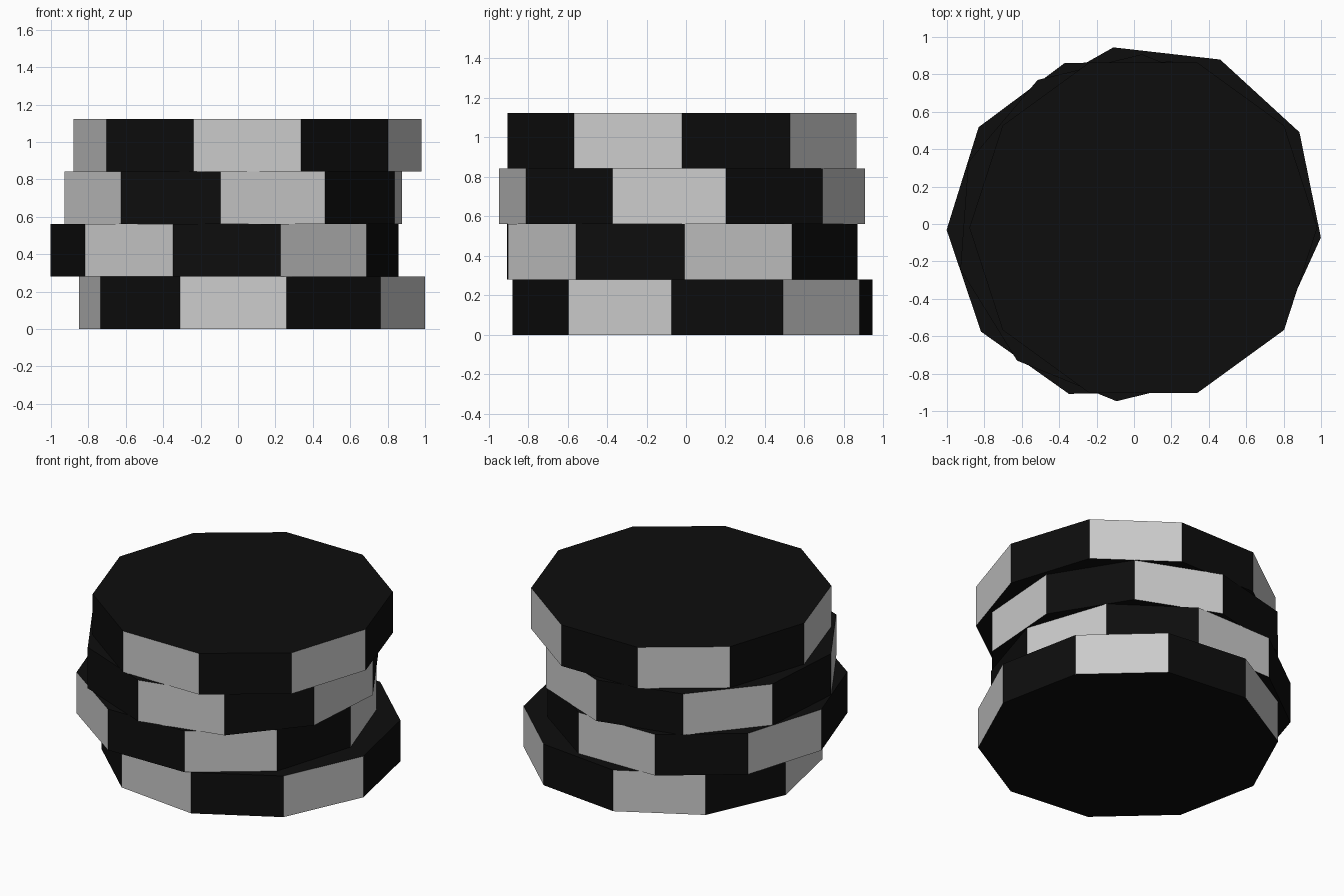
import bpy, math

if "Cube" in bpy.data.objects:
    bpy.data.objects.remove(bpy.data.objects["Cube"])

SIDES, RADIUS, HEIGHT = 10, 0.93, 0.281


def material(name, value):
    mat = bpy.data.materials.new(name)
    mat.diffuse_color = (value, value, value, 1)
    mat.use_nodes = True
    mat.node_tree.nodes["Principled BSDF"].inputs["Base Color"].default_value = mat.diffuse_color
    return mat


black = material("black", 0.004)
light = material("light_grey", 0.8)


def chip(name, level, x, y, first_angle):
    """Ten-sided chip; the side starting at first_angle is light, then sides alternate."""
    bpy.ops.mesh.primitive_cylinder_add(
        vertices=SIDES, radius=RADIUS, depth=HEIGHT,
        location=(x, y, HEIGHT * (level + 0.5)))
    obj = bpy.context.object
    obj.name = name
    obj.data.materials.append(black)
    obj.data.materials.append(light)
    # Turn the mesh so a corner sits at first_angle (the primitive starts a corner on +y)
    start = math.radians(first_angle)
    for v in obj.data.vertices:
        a = math.atan2(v.co.y, v.co.x) + start - math.pi / 2
        v.co.x, v.co.y = RADIUS * math.cos(a), RADIUS * math.sin(a)
    # Alternate light and black edge spots; both flat faces stay black
    step = 2 * math.pi / SIDES
    for f in obj.data.polygons:
        if len(f.vertices) == 4:
            a = math.atan2(f.center.y, f.center.x)
            if round((a - start) / step - 0.5) % 2 == 0:
                f.material_index = 1
    obj.data.update()


# Stack of loosely piled chips, bottom to top
chip("bottom_chip", 0, 0.075, 0.033, -114.5)
chip("lower_middle_chip", 1, -0.072, -0.02, -71.3)
chip("upper_middle_chip", 2, -0.025, -0.02, -94.2)
chip("top_chip", 3, 0.05, -0.02, -108)
